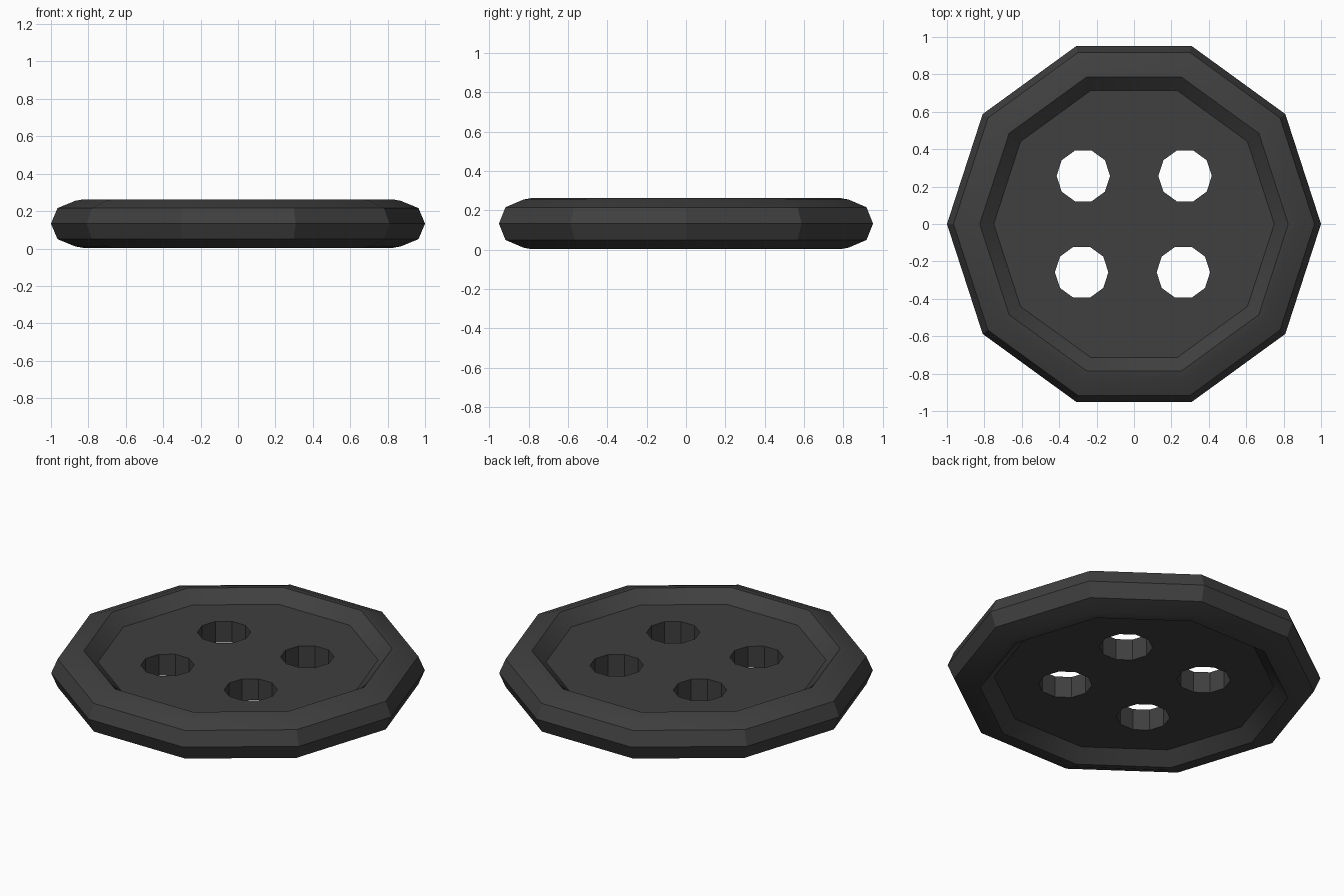
import bpy, bmesh
from math import cos, sin, tau

if "Cube" in bpy.data.objects:
    bpy.data.objects.remove(bpy.data.objects["Cube"])

SIDES = 10
MID = 0.133

# Upper half of the cross-section (radius, height above mid plane)
upper = [(0.965, 0.083), (0.87, 0.122), (0.825, 0.13), (0.75, 0.063)]
profile = [(r, MID - h) for r, h in reversed(upper)] + [(1.0, MID)] + \
          [(r, MID + h) for r, h in upper]


def lathe(name, points, centre=(0, 0)):
    """Closed ten-sided solid from a bottom-to-top profile."""
    bm = bmesh.new()
    rings = [[bm.verts.new((centre[0] + r * cos(tau * i / SIDES),
                            centre[1] + r * sin(tau * i / SIDES), z))
              for i in range(SIDES)] for r, z in points]
    for a, b in zip(rings, rings[1:]):
        for i in range(SIDES):
            j = (i + 1) % SIDES
            bm.faces.new((a[i], a[j], b[j], b[i]))
    bm.faces.new(rings[0][::-1])
    bm.faces.new(rings[-1])
    bmesh.ops.recalc_face_normals(bm, faces=bm.faces)
    mesh = bpy.data.meshes.new(name)
    bm.to_mesh(mesh)
    bm.free()
    obj = bpy.data.objects.new(name, mesh)
    bpy.context.collection.objects.link(obj)
    return obj


# Button body with raised rim and recessed centre on both sides
button = lathe("button", profile)
bpy.context.view_layer.objects.active = button
button.select_set(True)

# Four thread holes
for x, y in [(-0.271, 0.257), (0.273, 0.257), (-0.28, -0.258), (0.264, -0.258)]:
    cutter = lathe("hole_cutter", [(0.143, -0.2), (0.143, 0.5)], (x, y))
    cutter.hide_render = True
    mod = button.modifiers.new("thread_hole", 'BOOLEAN')
    mod.operation = 'DIFFERENCE'
    mod.solver = 'EXACT'
    mod.object = cutter
    bpy.ops.object.modifier_apply(modifier=mod.name)
    bpy.data.objects.remove(cutter)

bpy.ops.object.shade_smooth_by_angle(angle=0.52)

# Dark plastic
mat = bpy.data.materials.new("dark_plastic")
mat.diffuse_color = (0.05, 0.05, 0.05, 1)
mat.use_nodes = True
mat.node_tree.nodes["Principled BSDF"].inputs["Base Color"].default_value = mat.diffuse_color
button.data.materials.clear()
button.data.materials.append(mat)
